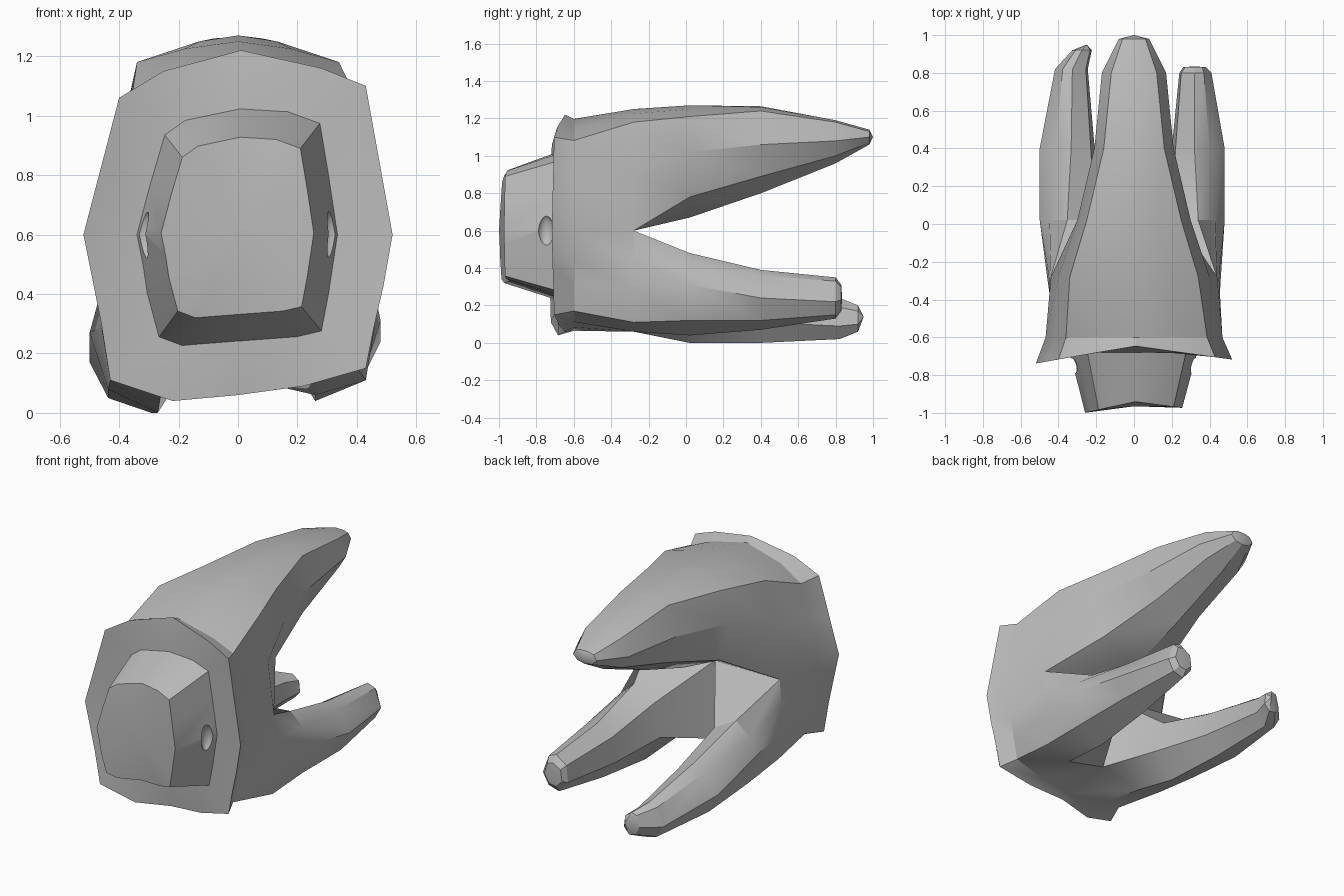
import bpy
import bmesh
import math

default_cube = bpy.data.objects.get("Cube")
if default_cube:
    bpy.data.objects.remove(default_cube, do_unlink=True)

# One plain grey for the whole model
grey = bpy.data.materials.new("plain grey")
grey.use_nodes = True
colour = (0.5, 0.5, 0.5, 1)
grey.diffuse_color = colour
grey.node_tree.nodes["Principled BSDF"].inputs["Base Color"].default_value = colour


def skin(bm, rings, start_centre=None, end_centre=None):
    """Bridge equal-length rings; close an end with a fan where a centre is given."""
    rows = [[bm.verts.new(point) for point in ring] for ring in rings]
    count = len(rows[0])
    for near, far in zip(rows, rows[1:]):
        for i in range(count):
            j = (i + 1) % count
            bm.faces.new((near[i], near[j], far[j], far[i]))
    for row, centre in ((rows[0], start_centre), (rows[-1], end_centre)):
        if centre:
            middle = bm.verts.new(centre)
            for i in range(count):
                bm.faces.new((row[i], row[(i + 1) % count], middle))


def finish(bm, name):
    """Weld shared rings and turn the mesh into a grey object."""
    bmesh.ops.remove_doubles(bm, verts=bm.verts, dist=0.001)
    bmesh.ops.recalc_face_normals(bm, faces=bm.faces)
    mesh = bpy.data.meshes.new(name)
    bm.to_mesh(mesh)
    bm.free()
    mesh.materials.append(grey)
    obj = bpy.data.objects.new(name, mesh)
    bpy.context.collection.objects.link(obj)
    return obj


def smooth(obj):
    bpy.ops.object.select_all(action="DESELECT")
    obj.select_set(True)
    bpy.context.view_layer.objects.active = obj
    bpy.ops.object.shade_smooth_by_angle(angle=math.radians(28))


def scaled(outline, sx, sz, middle):
    return [(x * sx, middle + (z - middle) * sz) for x, z in outline]


def mirrored(outline):
    return [(-x, z) for x, z in reversed(outline)]


def at_depth(outline, y):
    return [(x, y, z) for x, z in outline]


# Outlines run clockwise from the top centre, seen from the front
stub_outline = [(0.01, 1.03), (0.17, 1.02), (0.28, 0.98), (0.31, 0.8), (0.34, 0.6),
                (0.325, 0.5), (0.31, 0.4), (0.285, 0.27), (0.2, 0.25), (0, 0.235),
                (-0.19, 0.22), (-0.27, 0.25), (-0.31, 0.4), (-0.325, 0.5),
                (-0.345, 0.6), (-0.3, 0.77), (-0.25, 0.94), (-0.18, 0.99)]
collar_outline = [(0.01, 1.22), (0.28, 1.16), (0.43, 1.1), (0.475, 0.85), (0.52, 0.6),
                  (0.49, 0.43), (0.46, 0.3), (0.43, 0.15), (0.22, 0.09), (0, 0.06),
                  (-0.22, 0.04), (-0.43, 0.11), (-0.46, 0.3), (-0.49, 0.45),
                  (-0.52, 0.6), (-0.46, 0.83), (-0.4, 1.06), (-0.25, 1.15)]

# Half sections of the upper prong, from top centre to bottom centre
upper_sections = {
    -0.28: [(0, 1.25), (0.18, 1.225), (0.34, 1.18), (0.4, 0.91), (0.44, 0.6), (0, 0.6)],
    0.02: [(0, 1.27), (0.13, 1.25), (0.25, 1.21), (0.3, 1.02), (0.24, 0.78), (0, 0.67)],
    0.4: [(0, 1.265), (0.08, 1.26), (0.16, 1.24), (0.21, 1.06), (0.16, 0.89), (0, 0.8)],
    0.8: [(0, 1.19), (0.06, 1.19), (0.12, 1.18), (0.17, 1.08), (0.12, 1), (0, 0.96)],
    0.98: [(0, 1.14), (0.03, 1.14), (0.06, 1.13), (0.08, 1.1), (0.05, 1.07), (0, 1.06)],
}

# Sections of a lower prong, from the side crotch round the outside
lower_sections = [
    [(0.44, 0.6), (0.45, 0.45), (0.46, 0.29), (0.43, 0.11), (0.26, 0.06), (0, 0.12), (0, 0.6)],
    [(0.34, 0.48), (0.43, 0.4), (0.48, 0.31), (0.42, 0.12), (0.26, 0.04), (0.16, 0.2), (0.2, 0.4)],
    [(0.32, 0.39), (0.4, 0.36), (0.48, 0.24), (0.42, 0.12), (0.28, 0.07), (0.2, 0.18), (0.22, 0.33)],
    [(0.32, 0.35), (0.37, 0.33), (0.41, 0.22), (0.37, 0.15), (0.3, 0.13), (0.24, 0.2), (0.25, 0.3)],
    [(0.32, 0.31), (0.36, 0.3), (0.38, 0.23), (0.35, 0.18), (0.3, 0.17), (0.26, 0.21), (0.27, 0.28)],
]

# Body with a flared collar that bows forward at its sides
body_bm = bmesh.new()
right_half = upper_sections[-0.28][:-1] + lower_sections[0][1:-1]
body_outline = right_half + mirrored(right_half[1:-1])
collar_rim = [(x, -0.645 - 0.16 * abs(x) + 0.02 * x, z) for x, z in collar_outline]
skin(body_bm, [
    at_depth(stub_outline, -0.68),
    collar_rim,
    at_depth(scaled(collar_outline, 0.9, 0.96, 0.65), -0.6),
    at_depth(body_outline, -0.28),
], start_centre=(0, -0.68, 0.6))

# Large upper prong growing out of the body's top half
upper_rings = [at_depth(half + mirrored(half[1:-1]), y)
               for y, half in upper_sections.items()]
skin(body_bm, upper_rings, end_centre=(0, 1, 1.1))


# Two lower prongs: the right one is longer, wider and hangs lower
def lower_prong(side, depths, drops, widths, tip):
    rings = []
    for section, y, drop, width in zip(lower_sections, depths, drops, widths):
        rings.append([(side * x * width, y, z - drop) for x, z in section])
    skin(body_bm, rings, end_centre=tip)


lower_prong(1, (-0.28, 0.02, 0.4, 0.8, 0.83), (0, 0, 0, 0, 0),
            (1, 1, 1, 1, 1), (0.32, 0.835, 0.24))
lower_prong(-1, (-0.28, 0.02, 0.4, 0.82, 0.92), (0, 0.04, 0.07, 0.11, 0.11),
            (1, 1.04, 1.04, 1.02, 0.86), (-0.25, 0.95, 0.14))
body = finish(body_bm, "body_with_prongs")

# Tapered front stub with a slightly hollow end face
stub_bm = bmesh.new()
stub_face = scaled(stub_outline, 0.75, 0.75, 0.62)
stub_end = [(x, -0.94 - 0.18 * abs(x) + 0.05 * x, z) for x, z in stub_face]
skin(stub_bm, [stub_end, at_depth(stub_outline, -0.66)],
     start_centre=(0, -0.965, 0.6), end_centre=(0, -0.66, 0.6))
stub = finish(stub_bm, "front_stub")

# Oval dimple in each side of the stub
for side in (-1, 1):
    bpy.ops.mesh.primitive_uv_sphere_add(segments=16, ring_count=10, radius=1,
                                         location=(side * 0.32, -0.75, 0.6))
    cutter = bpy.context.object
    cutter.name = "dimple_cutter"
    cutter.scale = (0.04, 0.042, 0.085)
    cutter.hide_render = True
    cutter.data.materials.append(grey)
    cut = stub.modifiers.new("dimple", "BOOLEAN")
    cut.operation = "DIFFERENCE"
    cut.object = cutter
    bpy.context.view_layer.objects.active = stub
    bpy.ops.object.modifier_apply(modifier=cut.name)
    bpy.data.objects.remove(cutter, do_unlink=True)

for part in (body, stub):
    smooth(part)
